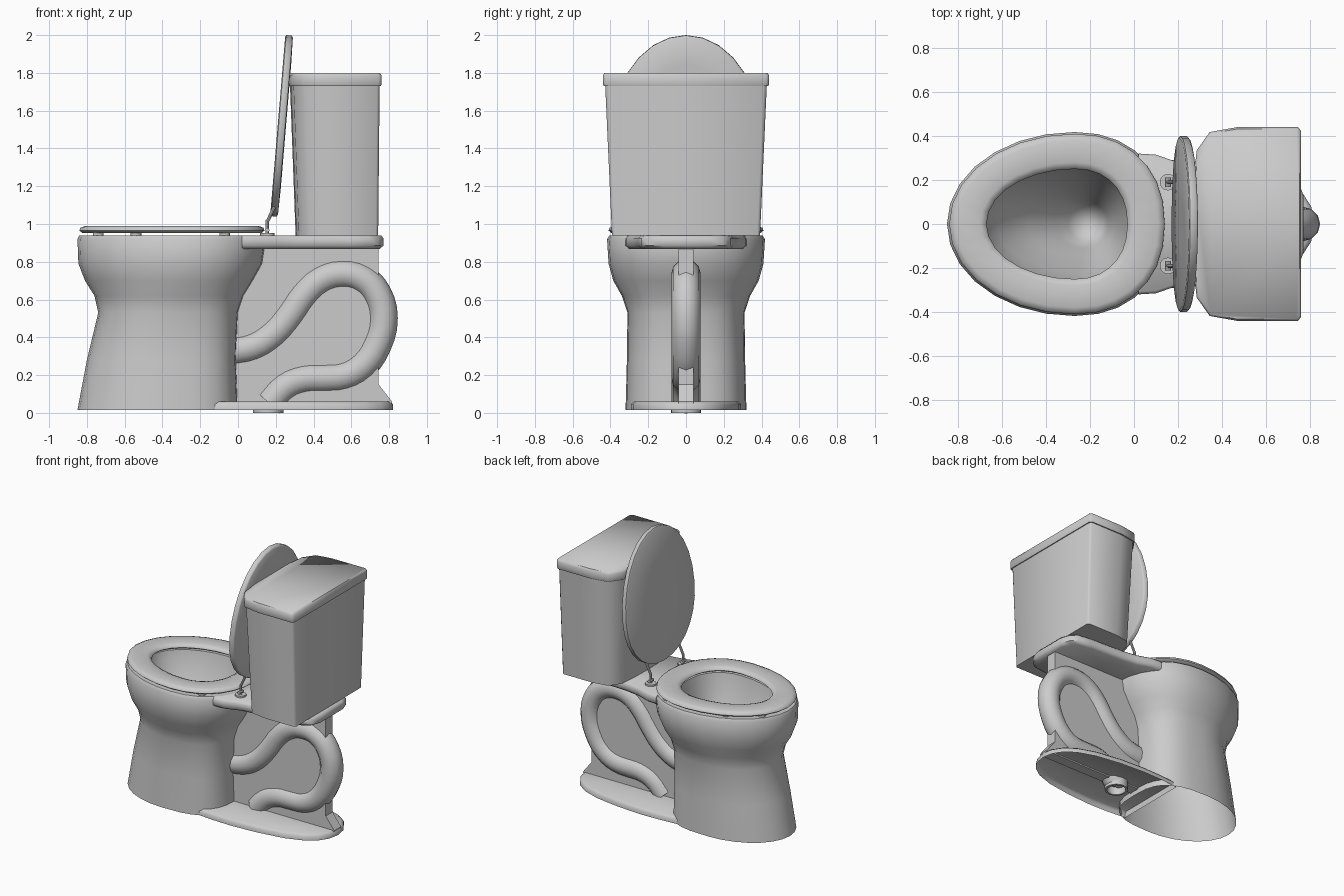
import bpy, bmesh, math
from mathutils import Vector

if "Cube" in bpy.data.objects:
    bpy.data.objects.remove(bpy.data.objects["Cube"])

N = 28


def add(name, bm, angle=40):
    bmesh.ops.recalc_face_normals(bm, faces=bm.faces)
    me = bpy.data.meshes.new(name)
    bm.to_mesh(me)
    bm.free()
    ob = bpy.data.objects.new(name, me)
    bpy.context.collection.objects.link(ob)
    bpy.ops.object.select_all(action='DESELECT')
    ob.select_set(True)
    bpy.context.view_layer.objects.active = ob
    bpy.ops.object.shade_smooth_by_angle(angle=math.radians(angle))
    return ob


def loft(name, rings, closed=False, angle=40, cap_start=True):
    """Skin a stack of rings; cap the ends, or join last to first."""
    bm = bmesh.new()
    vs = [[bm.verts.new(p) for p in r] for r in rings]
    pairs = list(zip(vs, vs[1:])) + ([(vs[-1], vs[0])] if closed else [])
    for a, b in pairs:
        n = len(a)
        for i in range(n):
            j = (i + 1) % n
            bm.faces.new((a[i], a[j], b[j], b[i]))
    if not closed:
        if cap_start:
            bm.faces.new(vs[0])
        bm.faces.new(vs[-1])
    return add(name, bm, angle)


def egg(cx, x0, x1, w, z, p=2.0):
    """Egg outline: widest at cx, blunt (power p) toward +x."""
    out = []
    for i in range(N):
        t = 2 * math.pi * i / N
        c, s = math.cos(t), math.sin(t)
        e = 2 / (p if c > 0 else 2.0)
        a = (x1 - cx) if c > 0 else (cx - x0)
        out.append((cx + a * math.copysign(abs(c) ** e, c),
                    w * math.copysign(abs(s) ** e, s), z))
    return out


def mirrored(half, z):
    """Outline from its +y half, mirrored across y = 0."""
    return [(x, y, z) for x, y in half] + [(x, -y, z) for x, y in reversed(half) if y > 0]


def cylinder(name, a, b, r, seg=12):
    a, b = Vector(a), Vector(b)
    q = (b - a).to_track_quat('Z', 'Y')
    circ = [q @ Vector((r * math.cos(2 * math.pi * i / seg), r * math.sin(2 * math.pi * i / seg), 0))
            for i in range(seg)]
    return loft(name, [[a + c for c in circ], [b + c for c in circ]])


# Bowl and hollow pedestal (open underneath): outer wall, rim, then the basin
loft("bowl", [egg(*r) for r in (
    (-.40, -.85, .00, .32, .015, 3), (-.38, -.80, -.01, .313, .28, 3),
    (-.36, -.74, .00, .31, .53, 2.8), (-.33, -.76, .03, .34, .62, 2.5),
    (-.30, -.81, .08, .385, .70, 2.3), (-.28, -.845, .13, .41, .79, 2.2),
    (-.27, -.85, .15, .418, .92, 2.2), (-.27, -.84, .14, .405, .94, 2.2),
    (-.27, -.70, -.01, .27, .94, 2.3), (-.27, -.69, -.02, .262, .89, 2.3),
    (-.26, -.62, -.05, .22, .74, 2.2), (-.24, -.48, -.09, .15, .58, 2),
    (-.23, -.36, -.12, .11, .48, 2), (-.22, -.30, -.14, .08, .41, 2),
    (-.22, -.25, -.19, .03, .375, 2))], angle=55, cap_start=False)

# Foot plate, open underneath
foot = [(-.15, 0), (-.15, .275), (.0, .288), (.15, .292), (.35, .28), (.55, .25), (.68, .205),
        (.76, .15), (.805, .08), (.82, 0)]
inset = [(x - .012 if x > .5 else x, max(0, y - .015)) for x, y in foot]
loft("foot_plate", [mirrored(foot, .015), mirrored(foot, .045), mirrored(inset, .06)],
     angle=60, cap_start=False)

# Drain flange under the foot
ring = lambda r, z: [(.16 + r * math.cos(2 * math.pi * i / 20), r * math.sin(2 * math.pi * i / 20), z)
                     for i in range(20)]
loft("drain_flange", [ring(.08, 0), ring(.08, .06), ring(.065, .06), ring(.065, 0)], closed=True)

# Central web behind the pedestal
web = [(-.03, .05), (.815, .05), (.815, .06), (.745, .15), (.745, .90), (.06, .90), (-.03, .6)]
loft("center_web", [[(x, y, z) for x, z in web] for y in (-.04, .04)], angle=30)

# Trapway pipe
path = [(-.04, .325), (.08, .35), (.19, .42), (.28, .525), (.35, .625), (.44, .705), (.55, .736),
        (.66, .71), (.735, .63), (.768, .50), (.735, .36), (.66, .25), (.56, .195), (.45, .185),
        (.35, .18), (.25, .14), (.165, .05)]
cu = bpy.data.curves.new("trapway_pipe", 'CURVE')
cu.dimensions = '3D'
cu.bevel_depth = .078
cu.bevel_resolution = 4
cu.resolution_u = 3
cu.use_fill_caps = True
sp = cu.splines.new('BEZIER')
sp.bezier_points.add(len(path) - 1)
for pt, (x, z) in zip(sp.bezier_points, path):
    pt.co = (x, 0, z)
    pt.handle_left_type = pt.handle_right_type = 'AUTO'
bpy.context.collection.objects.link(bpy.data.objects.new("trapway_pipe", cu))

# Rear deck carrying the tank
deck = [(.02, 0), (.02, .32), (.10, .315), (.20, .28), (.32, .262), (.60, .25), (.70, .235),
        (.745, .20), (.77, .13), (.77, 0)]


def deck_ring(d, z):
    return mirrored([(x - d if x > .5 else x, max(0, y - d)) for x, y in deck], z)


loft("rear_deck", [deck_ring(.02, .868), deck_ring(0, .885), deck_ring(0, .925), deck_ring(.012, .94)],
     angle=55)

# Tank and its cover share one bowed outline
plan = [(0, 0), (.01, .45), (.04, .76), (.16, .95), (.41, 1), (.97, 1), (1, .96), (1, 0)]


def tank_ring(x0, x1, w, z):
    return mirrored([(x0 + (x1 - x0) * u, w * v) for u, v in plan], z)


loft("tank", [tank_ring(.305, .742, .392, .94), tank_ring(.275, .75, .428, 1.74)], angle=60)
loft("tank_cover", [tank_ring(.268, .757, .436, 1.73), tank_ring(.265, .76, .44, 1.74),
                    tank_ring(.265, .76, .44, 1.785), tank_ring(.273, .752, .432, 1.80)], angle=60)

# Seat ring
loft("seat", [egg(-.27, a, b, w, z, 2.2) for a, b, w, z in (
    (-.825, .125, .395, .953), (-.84, .14, .41, .965), (-.835, .135, .405, .98), (-.81, .11, .38, .99),
    (-.70, .00, .28, .99), (-.675, -.025, .256, .98), (-.67, -.03, .25, .965), (-.685, -.015, .265, .953))],
    closed=True, angle=60)

# Seat bumpers
for x, y in ((-.74, .17), (-.54, .30), (-.07, .32)):
    for s in (-1, 1):
        cylinder("seat_bumper", (x, s * y, .935), (x, s * y, .958), .028)

# Raised seat lid, leaning toward the tank
tilt = math.radians(4.8)
along = Vector((math.sin(tilt), 0, math.cos(tilt)))
thick = Vector((math.cos(tilt), 0, -math.sin(tilt)))


def lid_ring(d, t):
    return [Vector((.17, y, 1.042)) - along * x + thick * t
            for x, y, _ in egg(-.42, -.962 + d, -d, .40 - d, 0, 2.1)]


loft("seat_lid", [lid_ring(d, t) for d, t in
                  ((.30, .004), (.01, 0), (0, .005), (0, .034), (.01, .041), (.15, .044))], angle=60)

# Hinges
for s in (-1, 1):
    y = s * .19
    cylinder("hinge_base", (.155, y, .935), (.155, y, .952), .038)
    cylinder("hinge_post", (.155, y, .945), (.155, y, 1.02), .009, 8)
    cylinder("hinge_pin", (.155, y - .022, .968), (.155, y + .022, .968), .012, 8)
    cylinder("hinge_arm", (.155, y, 1.012), (.192, y, 1.09), .009, 8)
